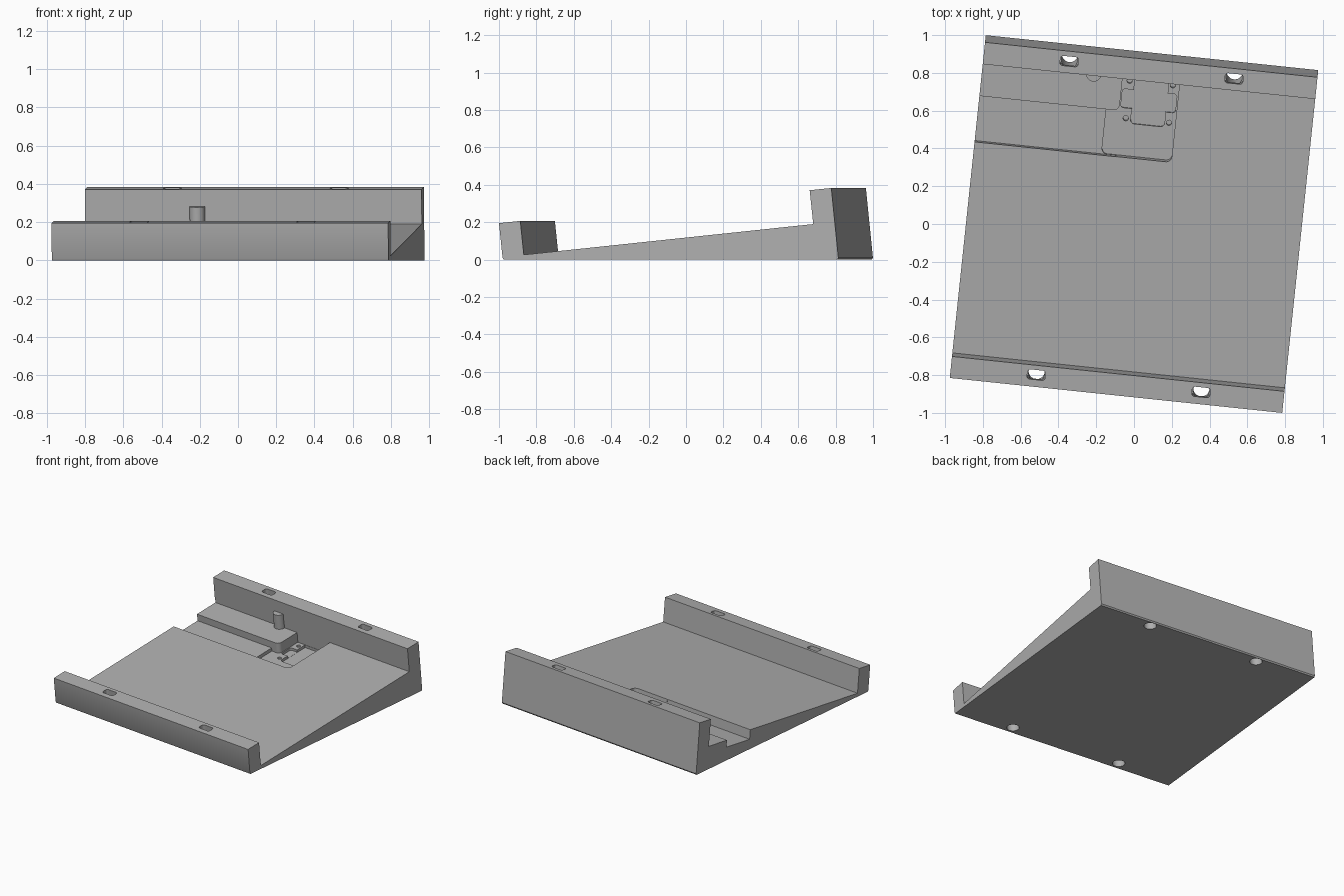
import bpy, bmesh, math
from mathutils import Matrix, Vector

if "Cube" in bpy.data.objects:
    bpy.data.objects.remove(bpy.data.objects["Cube"])

TILT = math.radians(6)
HALF = 0.885                                   # half width of the stand
TURN = Matrix.Rotation(-TILT, 4, 'Z')          # the whole stand is turned on the ground
RAMP = TURN @ Matrix.Translation((0, 0, 0.108)) @ Matrix.Rotation(TILT, 4, 'X')
BACK = RAMP @ Matrix.Rotation(math.radians(90), 4, 'X')

grey = bpy.data.materials.new("plain_grey")
grey.use_nodes = True
grey.diffuse_color = (0.43, 0.43, 0.43, 1)
grey.node_tree.nodes["Principled BSDF"].inputs["Base Color"].default_value = (0.43, 0.43, 0.43, 1)


def extrude(name, outline, low, high, matrix):
    """Solid from a 2D outline, extruded along local z."""
    bm = bmesh.new()
    base = bm.faces.new([bm.verts.new((x, y, low)) for x, y in outline])
    top = bmesh.ops.extrude_face_region(bm, geom=[base])["geom"]
    bmesh.ops.translate(bm, vec=(0, 0, high - low),
                        verts=[g for g in top if isinstance(g, bmesh.types.BMVert)])
    bm.transform(matrix)
    bmesh.ops.recalc_face_normals(bm, faces=bm.faces)
    mesh = bpy.data.meshes.new(name)
    bm.to_mesh(mesh)
    bm.free()
    mesh.materials.append(grey)
    ob = bpy.data.objects.new(name, mesh)
    bpy.context.collection.objects.link(ob)
    return ob


def rounded(x0, x1, y0, y1, radii):
    """Rectangle with one radius per corner: front left, front right, back right, back left."""
    points = []
    corners = ((x0, y0, 1, 1), (x1, y0, -1, 1), (x1, y1, -1, -1), (x0, y1, 1, -1))
    for i, ((x, y, sx, sy), r) in enumerate(zip(corners, radii)):
        if r == 0:
            points.append((x, y))
            continue
        for k in range(7):
            a = math.pi * (1 + i / 2 + k / 12)
            points.append((x + sx * r + r * math.cos(a), y + sy * r + r * math.sin(a)))
    return points


def circle(x, y, r, n=32):
    return [(x + r * math.cos(2 * math.pi * i / n), y + r * math.sin(2 * math.pi * i / n))
            for i in range(n)]


def cut(target, outline, low, high, matrix=RAMP):
    cutter = extrude("cutter", outline, low, high, matrix)
    cutter.hide_render = True
    mod = target.modifiers.new("cut", 'BOOLEAN')
    mod.operation, mod.solver, mod.object = 'DIFFERENCE', 'EXACT', cutter
    bpy.context.view_layer.objects.active = target
    bpy.ops.object.modifier_apply(modifier=mod.name)
    bpy.data.objects.remove(cutter)


# Wedge body with front lip and back wall, from its side profile
profile = [(-0.887, 0), (-0.893, 0.01), (-0.9125, 0.195), (-0.798, 0.207), (-0.779, 0.026),
           (0.777, 0.19), (0.758, 0.371), (0.874, 0.383), (0.912, 0.01), (0.906, 0)]
side = TURN @ Matrix(((0, 0, 1, 0), (1, 0, 0, 0), (0, 1, 0, 0), (0, 0, 0, 1)))
body = extrude("stand_body", profile, -HALF, HALF, side)

# Cable channel open to the side, and the deeper board pocket
FOOT = 0.784
cut(body, rounded(-1, -0.13, 0.346, FOOT, (0,) * 4), -0.07, 0.012)
cut(body, rounded(-0.21, 0.162, 0.347, FOOT, (0.03, 0.03, 0, 0)), -0.095, 0.013)
cut(body, rounded(-0.075, 0.105, 0.52, FOOT - 0.002, (0.02, 0.02, 0, 0)), -0.115, -0.02)
cut(body, rounded(-0.135, 0.155, 0.6, 0.7, (0.015,) * 4), -0.114, -0.02)

# Board screw holes
for x in (-0.102, 0.128):
    for y in (0.545, 0.746):
        cut(body, circle(x, y, 0.014, 16), -0.13, -0.05)

# Socket opening through the back wall: wide recess outside, narrow slot inside
cut(body, rounded(-0.095, 0.125, -0.093, 0.027, (0.035,) * 4), -1.0, -0.86, BACK)
cut(body, rounded(-0.065, 0.095, -0.078, 0.012, (0.03,) * 4), -0.95, -0.72, BACK)

# Holes through lip and wall, ending in narrow slots on top
for x in (-0.431, 0.446):
    for y in (-0.834, 0.844):
        cut(body, circle(x, y, 0.043), -0.4, 0.13)
        cut(body, rounded(x - 0.048, x + 0.048, y - 0.026, y + 0.026, (0.015,) * 4), 0.1, 0.3)

# Raised ledge beside the wall with a rounded inner corner
ledge = extrude("channel_ledge", rounded(-HALF, -0.141, 0.59, FOOT, (0, 0.03, 0, 0)),
                -0.1, -0.018, RAMP)

# Half-round post against the wall
post = extrude("wall_post", circle(-0.295, 0.781, 0.04), -0.05, 0.093, RAMP)

for ob in (body, ledge, post):
    bpy.ops.object.select_all(action='DESELECT')
    ob.select_set(True)
    bpy.context.view_layer.objects.active = ob
    bpy.ops.object.shade_smooth_by_angle(angle=math.radians(30))
